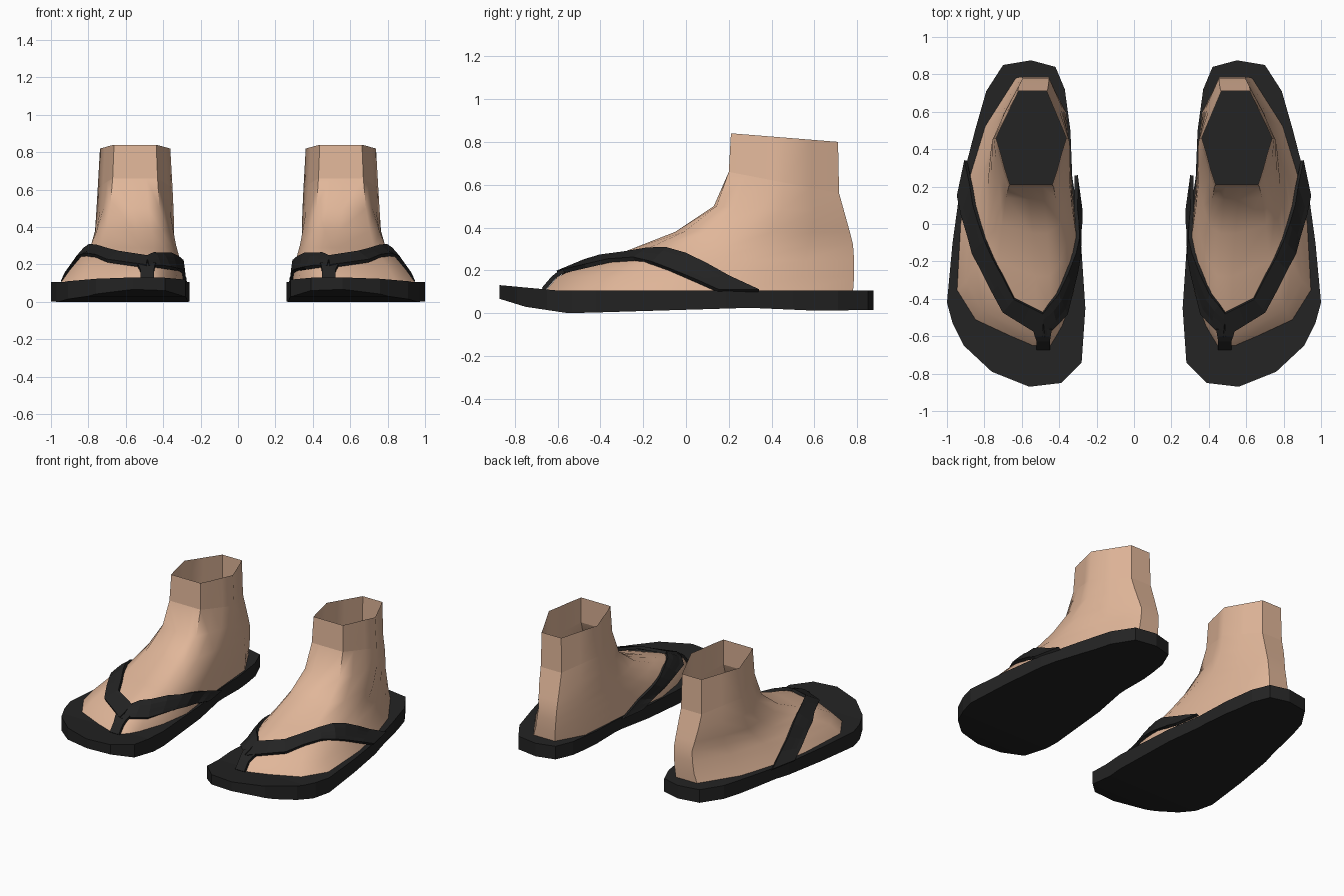
import bpy, bmesh, math
from mathutils import Vector

cube = bpy.data.objects.get("Cube")
if cube:
    bpy.data.objects.remove(cube)


def material(name, rgb):
    m = bpy.data.materials.new(name)
    m.use_nodes = True
    m.diffuse_color = (*rgb, 1)
    bsdf = m.node_tree.nodes["Principled BSDF"]
    bsdf.inputs["Base Color"].default_value = (*rgb, 1)
    bsdf.inputs["Roughness"].default_value = 0.8
    return m


SKIN = material("skin", (0.75, 0.47, 0.32))
RUBBER = material("black rubber", (0.017, 0.017, 0.017))


def finish(bm, name, mat, side, angle=None):
    """Mirror to the wanted side and turn the bmesh into an object."""
    for v in bm.verts:
        v.co.x *= side
    bmesh.ops.recalc_face_normals(bm, faces=bm.faces[:])
    me = bpy.data.meshes.new(name)
    bm.to_mesh(me)
    bm.free()
    me.materials.append(mat)
    ob = bpy.data.objects.new(name, me)
    bpy.context.collection.objects.link(ob)
    if angle:
        bpy.ops.object.select_all(action='DESELECT')
        ob.select_set(True)
        bpy.context.view_layer.objects.active = ob
        bpy.ops.object.shade_smooth_by_angle(angle=math.radians(angle))
    return ob


def interpolate(table, y):
    for (y0, z0), (y1, z1) in zip(table, table[1:]):
        if y <= y1:
            return z0 + (z1 - z0) * (y - y0) / (y1 - y0)
    return table[-1][1]


def loft(rings, closed):
    """Quads between successive rows of points."""
    bm = bmesh.new()
    rows = [[bm.verts.new(p) for p in r] for r in rings]
    n = len(rows[0])
    for a, b in zip(rows, rows[1:]):
        for i in range(n if closed else n - 1):
            j = (i + 1) % n
            bm.faces.new((a[i], a[j], b[j], b[i]))
    return bm


# Sole outline and its height along the length
OUTLINE = [(.56, -.87), (.76, -.79), (.91, -.65), (.97, -.53), (1, -.42), (.97, -.1),
           (.93, .19), (.85, .5), (.79, .71), (.7, .85), (.55, .875), (.42, .84),
           (.37, .72), (.34, .5), (.33, .25), (.29, 0), (.26, -.45), (.28, -.74), (.39, -.85)]
BOTTOM = [(-.88, .07), (-.75, .03), (-.55, 0), (-.4, .004), (.3, .025), (.6, .012), (.88, .015)]
TOP = [(-.88, .132), (-.6, .106), (.88, .106)]

# Unit cross-sections: foot-shaped at the ground, six-sided at the ankle
FOOT = [(.24, 0), (.38, 0), (.85, .1), (1, .21), (.97, .46), (.91, .61), (.77, .82), (.52, 1),
        (.27, 1), (.11, .87), (.05, .53), (0, .35), (.05, .2), (.14, .08)]
ANKLE = [(.35, 0), (.55, 0), (.8, 0), (.87, .16), (.93, .33), (1, .5), (.84, .75), (.68, 1),
         (.28, 1), (.14, .75), (0, .5), (.07, .33), (.13, .16), (.2, 0)]

# Levels: front z, back z, front y, back y, inner x, outer x, blend to ankle shape
LEVELS = [(.10, .10, -.66, .78, .29, .95, 0),
          (.17, .17, -.60, .785, .30, .90, 0),
          (.235, .25, -.46, .785, .31, .85, .1),
          (.29, .32, -.28, .78, .322, .805, .25),
          (.38, .38, -.05, .765, .33, .785, .5),
          (.50, .47, .13, .74, .34, .765, .8),
          (.66, .56, .20, .715, .35, .75, 1),
          (.84, .80, .21, .71, .362, .738, 1)]


def ring(level):
    zf, zb, yf, yb, xi, xo, t = level
    points = []
    for a, b in zip(FOOT, ANKLE):
        u, v = Vector(a).lerp(Vector(b), t)
        points.append((xi + (xo - xi) * u, yf + (yb - yf) * v, zf + (zb - zf) * v))
    return points


# Straps: upper edge and lower edge of each ribbon
STRAPS = {
    "outer_strap": ([(.48, -.48, .24), (.64, -.4, .265), (.75, -.18, .29), (.81, 0, .265),
                     (.87, .2, .17), (.9, .34, .105)],
                    [(.49, -.6, .19), (.7, -.47, .22), (.81, -.24, .24), (.88, -.08, .205),
                     (.92, .05, .15), (.94, .15, .105)]),
    "inner_strap": ([(.49, -.48, .24), (.42, -.37, .235), (.36, -.15, .22), (.33, .02, .19),
                     (.31, .14, .15), (.31, .26, .105)],
                    [(.48, -.6, .19), (.36, -.48, .18), (.31, -.26, .17), (.295, -.08, .145),
                     (.285, 0, .125), (.285, .08, .105)]),
    "toe_post": ([(.45, -.66, .105), (.45, -.62, .16), (.44, -.56, .2)],
                 [(.52, -.66, .105), (.52, -.62, .16), (.54, -.56, .2)]),
}


def sole(name, side):
    bm = bmesh.new()
    bm.faces.new([bm.verts.new((x, y, 0)) for x, y in OUTLINE])
    # Cut across so that the sole can bend along its length
    for y, _ in BOTTOM[1:-1] + TOP[1:-1]:
        bmesh.ops.bisect_plane(bm, geom=bm.verts[:] + bm.edges[:] + bm.faces[:],
                               plane_co=(0, y, 0), plane_no=(0, 1, 0))
    lower = bm.verts[:]
    out = bmesh.ops.extrude_face_region(bm, geom=bm.faces[:], use_keep_orig=True)
    upper = [g for g in out["geom"] if isinstance(g, bmesh.types.BMVert)]
    for v in lower:
        v.co.z = interpolate(BOTTOM, v.co.y)
    for v in upper:
        v.co.z = interpolate(TOP, v.co.y)
    finish(bm, name, RUBBER, side)


def strap(name, edges, side, target):
    upper, lower = edges
    bm = loft([[Vector(a).lerp(Vector(b), k / 2) for a, b in zip(upper, lower)]
               for k in range(3)], False)
    ob = finish(bm, name, RUBBER, side)
    sub = ob.modifiers.new("refine", 'SUBSURF')
    sub.subdivision_type = 'SIMPLE'
    sub.levels = sub.render_levels = 1
    wrap = ob.modifiers.new("rest on foot", 'SHRINKWRAP')
    wrap.target = target
    wrap.wrap_mode = 'OUTSIDE'
    wrap.offset = 0.012
    thick = ob.modifiers.new("thickness", 'SOLIDIFY')
    thick.thickness = 0.02
    thick.offset = 0


for label, side in (("left", 1), ("right", -1)):
    sole(label + "_sole", side)
    rings = [ring(level) for level in LEVELS]
    foot = finish(loft(rings[:-1], True), label + "_foot", SKIN, side, 60)
    finish(loft(rings[-2:], True), label + "_ankle_cuff", SKIN, side, 60)
    for name, edges in STRAPS.items():
        strap(label + "_" + name, edges, side, foot)
